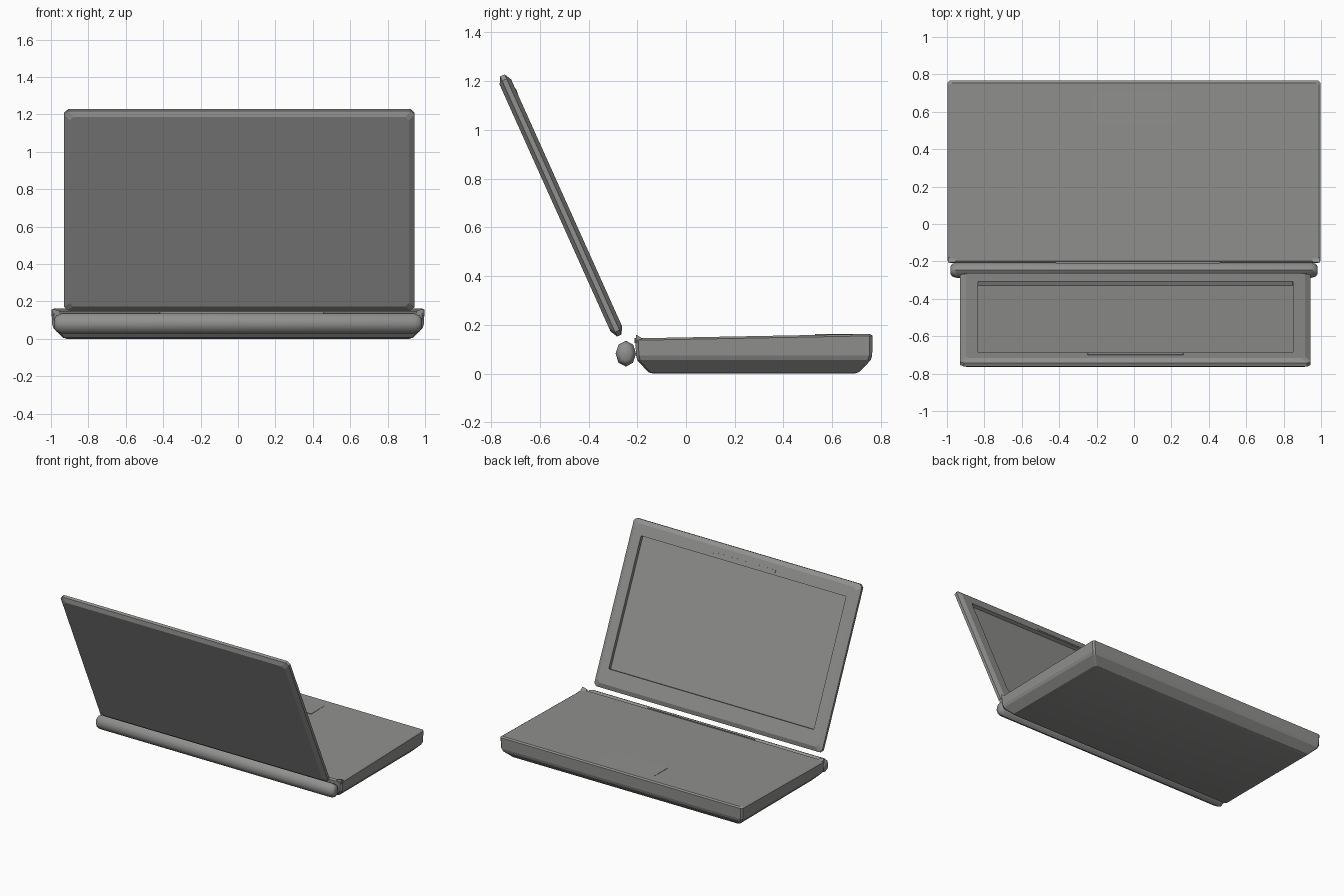
import bpy, bmesh, math
from mathutils import Matrix, Vector

if "Cube" in bpy.data.objects:
    bpy.data.objects.remove(bpy.data.objects["Cube"])

shell = bpy.data.materials.new("dark_grey_shell")
shell.diffuse_color = (0.28, 0.28, 0.275, 1)
shell.use_nodes = True
shell.node_tree.nodes["Principled BSDF"].inputs["Base Color"].default_value = shell.diffuse_color


def loft(name, rings, smooth=12):
    """Skin a list of equal-length point rings and cap both ends."""
    bm = bmesh.new()
    loops = [[bm.verts.new(p) for p in ring] for ring in rings]
    n = len(loops[0])
    for a, b in zip(loops, loops[1:]):
        for i in range(n):
            bm.faces.new((a[i], a[(i + 1) % n], b[(i + 1) % n], b[i]))
    bm.faces.new(loops[0][::-1])
    bm.faces.new(loops[-1])
    bmesh.ops.recalc_face_normals(bm, faces=bm.faces)
    mesh = bpy.data.meshes.new(name)
    bm.to_mesh(mesh)
    bm.free()
    mesh.materials.append(shell)
    obj = bpy.data.objects.new(name, mesh)
    bpy.context.collection.objects.link(obj)
    bpy.ops.object.select_all(action='DESELECT')
    obj.select_set(True)
    bpy.context.view_layer.objects.active = obj
    bpy.ops.object.shade_smooth_by_angle(angle=math.radians(smooth))
    return obj


def rect(x0, x1, y0, y1, c):
    """Rectangle outline with clipped corners."""
    return [(x0 + c, y0), (x1 - c, y0), (x1, y0 + c), (x1, y1 - c),
            (x1 - c, y1), (x0 + c, y1), (x0, y1 - c), (x0, y0 + c)]


def box(name, x0, x1, y0, y1, z0, z1):
    return loft(name, [[(x, y, z) for x, y in rect(x0, x1, y0, y1, 0.003)]
                       for z in (z0, z1)])


# Keyboard base: chamfered underside, top rising gently towards the user
SLOPE = 0.018
base_rings = []
for z, w, y0, y1, tilt in ((0, 0.915, -0.135, 0.69, 0), (0.006, 0.935, -0.155, 0.71, 0),
                           (0.055, 0.985, -0.20, 0.758, 0), (0.075, 0.993, -0.205, 0.764, 0),
                           (0.137, 0.997, -0.208, 0.766, 1), (0.145, 0.985, -0.197, 0.755, 1)):
    base_rings.append([(x, y, z + tilt * SLOPE * (y + 0.2) / 0.96)
                       for x, y in rect(-w, w, y0, y1, 0.012)])
loft("keyboard_base", base_rings)

# Touchpad: level slab that fades into the sloping top
box("touchpad", -0.22, 0.23, 0.53, 0.745, 0.15, 0.1622)

# Small pointed lips at the rear corners of the base
for side, label in ((-1, "left"), (1, "right")):
    loft("corner_lip_" + label,
         [[(side * x, y, z) for y, z in ((-0.206, 0.125), (-0.206, h), (-0.2, h), (-0.18, 0.144))]
          for x, h in ((0.955, 0.15), (0.98, 0.158), (0.994, 0.158))])

# Thin rear ledge of the base
box("rear_ledge", -0.42, 0.46, -0.211, -0.2, 0.125, 0.147)

# Hinge barrel: eight-sided rod with tapered ends
hinge_rings = []
for x, r in ((-0.98, 0.55), (-0.972, 0.8), (-0.945, 1), (0.945, 1), (0.972, 0.8), (0.98, 0.55)):
    hinge_rings.append([(x, -0.247 + 0.042 * r * math.cos(k * math.pi / 4),
                         0.082 + 0.053 * r * math.sin(k * math.pi / 4)) for k in range(8)])
loft("hinge_barrel", hinge_rings, 50)

# Lid in its own frame (y is thickness), with the screen recess lofted inward
CX, W, H = 0.0075, 0.937, 0.585
lid_rings = []
for t, inset in ((-0.026, 0.03), (-0.01, 0), (0.01, 0), (0.026, 0.03)):
    lid_rings.append([(x, t, v) for x, v in
                      rect(CX - W + inset, CX + W - inset, -H + inset, H - inset, 0.02)])
for t in (0.026, 0.001):
    lid_rings.append([(x, t, v) for x, v in
                      rect(CX - 0.8425, CX + 0.8425, -0.447, 0.478, 0.002)])
lid = loft("screen_lid", lid_rings)

# Camera strip on the upper bezel
strip = box("camera_strip", -0.25, 0.265, 0.015, 0.028, 0.492, 0.514)

# Tilt the lid parts back into the open position
pose = Matrix.Translation(Vector((0, -0.5135, 0.69))) @ Matrix.Rotation(math.radians(24.2), 4, 'X')
for obj in (lid, strip):
    obj.data.transform(pose)
